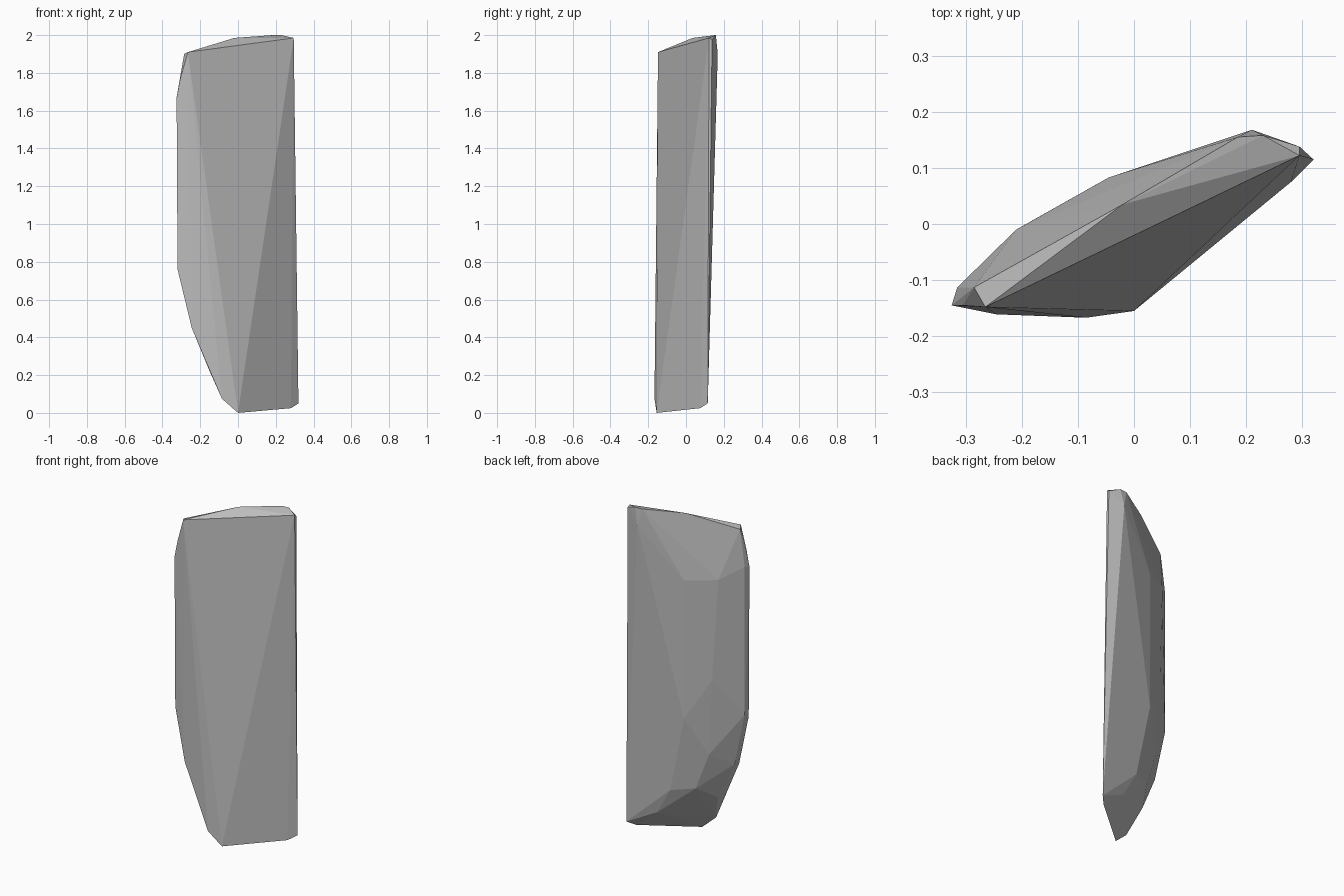
import bpy
import bmesh

# Remove the default object
default_cube = bpy.data.objects.get("Cube")
if default_cube is not None:
    bpy.data.objects.remove(default_cube, do_unlink=True)


def make_material(name, colour):
    """One flat colour for both viewport and render."""
    material = bpy.data.materials.new(name)
    material.use_nodes = True
    material.diffuse_color = colour
    shader = material.node_tree.nodes["Principled BSDF"]
    shader.inputs["Base Color"].default_value = colour
    shader.inputs["Roughness"].default_value = 0.9
    return material


def make_hull(name, corner_groups, material):
    """Wrap a faceted convex stone around groups of corner points."""
    bm = bmesh.new()
    for group in corner_groups:
        for corner in group:
            bm.verts.new(corner)
    result = bmesh.ops.convex_hull(bm, input=list(bm.verts))
    # Drop any corners that ended up inside the stone
    hidden = [v for v in bm.verts if not v.link_faces]
    bmesh.ops.delete(bm, geom=hidden, context="VERTS")
    bmesh.ops.recalc_face_normals(bm, faces=list(bm.faces))
    mesh = bpy.data.meshes.new(name)
    bm.to_mesh(mesh)
    bm.free()
    mesh.materials.append(material)
    stone = bpy.data.objects.new(name, mesh)
    bpy.context.collection.objects.link(stone)
    return stone


# Sloping top rim
top_rim = [(-.265, -.148, 1.91), (-.285, -.113, 1.9), (-.02, .035, 1.985),
           (.185, .155, 2), (.23, .158, 2), (.295, .138, 1.975),
           (.295, .122, 1.985)]

# Thin outer edge, chipped away towards the foot
thin_edge = [(-.305, -.145, 1.77), (-.325, -.145, 1.67), (-.315, -.113, 1.68),
             (-.32, -.145, .76), (-.315, -.113, .78), (-.245, -.161, .45),
             (-.245, -.115, .46), (-.15, -.155, .22), (-.145, -.1, .24)]

# Bulging back
back_bulge = [(.21, .168, 1.9), (-.045, .083, 1.6), (-.21, -.01, 1.61),
              (-.045, .083, .76), (-.18, .007, 1), (-.155, 0, .54),
              (-.078, .018, .32), (.05, .08, .3), (.14, .075, .14)]

# Pointed foot
foot = [(0, -.155, 0), (-.085, -.167, .075), (.32, .115, .05),
        (.28, .075, .025), (.02, -.05, .11)]

stone_grey = make_material("stone grey", (.5, .5, .5, 1))
make_hull("stone_shard", [top_rim, thin_edge, back_bulge, foot], stone_grey)
